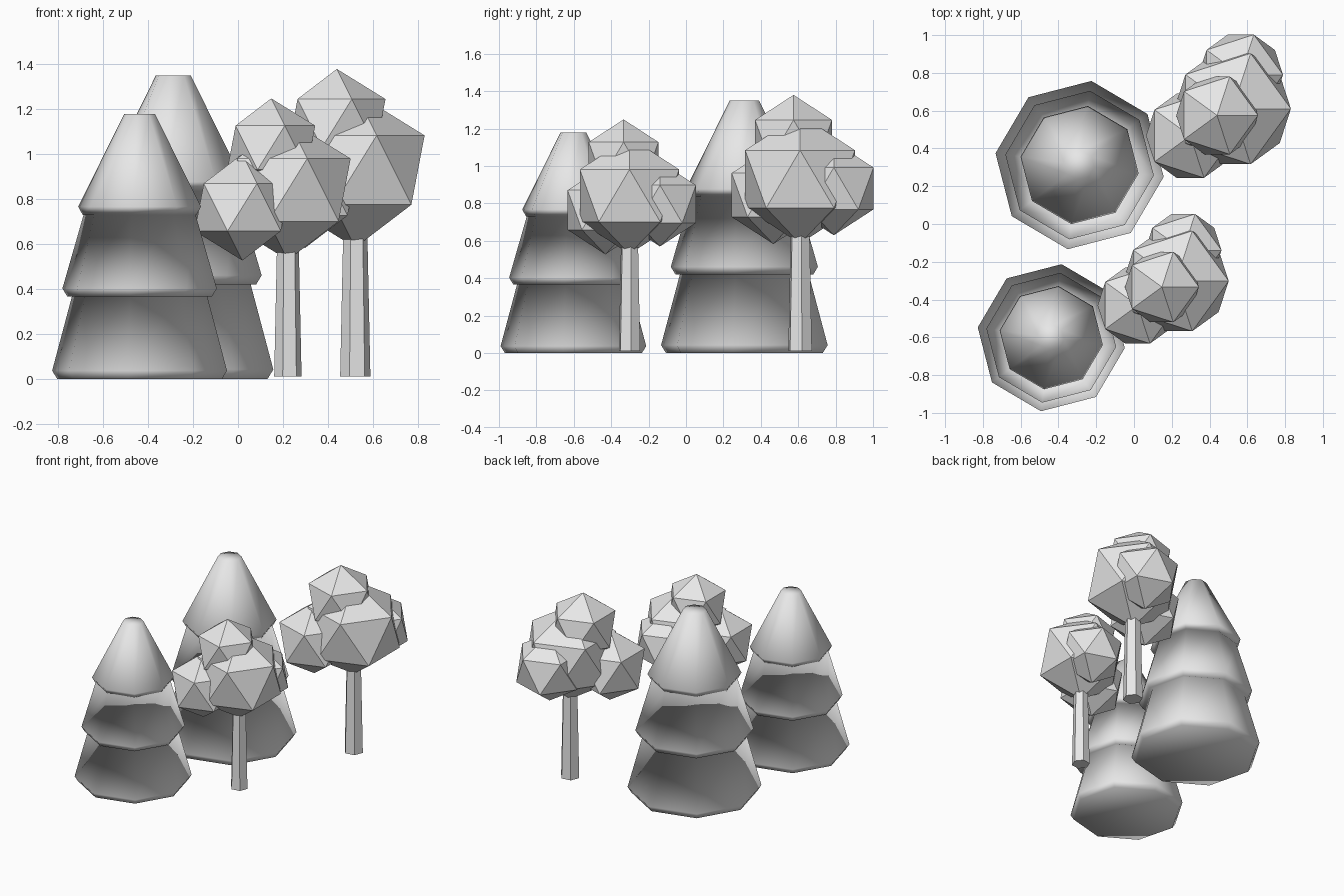
import bpy, bmesh, math
from mathutils import Matrix

if "Cube" in bpy.data.objects:
    bpy.data.objects.remove(bpy.data.objects["Cube"])

grey = bpy.data.materials.new("plain grey")
grey.diffuse_color = (0.8, 0.8, 0.8, 1)
grey.use_nodes = True
grey.node_tree.nodes["Principled BSDF"].inputs["Base Color"].default_value = grey.diffuse_color


def finish(bm, name, loc, smooth=False):
    bmesh.ops.recalc_face_normals(bm, faces=bm.faces)
    me = bpy.data.meshes.new(name)
    bm.to_mesh(me)
    bm.free()
    me.materials.append(grey)
    for p in me.polygons:
        p.use_smooth = smooth
    ob = bpy.data.objects.new(name, me)
    ob.location = loc
    bpy.context.collection.objects.link(ob)
    return ob


def lathe(name, profile, sides, turn, loc, smooth=False):
    """Closed low-sided turning of (radius, height) points with flat caps."""
    bm = bmesh.new()
    rings = []
    for r, z in profile:
        rings.append([bm.verts.new((r * math.cos(turn + math.tau * k / sides),
                                    r * math.sin(turn + math.tau * k / sides), z))
                      for k in range(sides)])
    for a, b in zip(rings, rings[1:]):
        for k in range(sides):
            j = (k + 1) % sides
            bm.faces.new((a[k], a[j], b[j], b[k]))
    bm.faces.new(rings[0][::-1])
    bm.faces.new(rings[-1])
    return finish(bm, name, loc, smooth)


# three-tier conifer outline, for the smaller tree
CONIFER = [(0.370, 0.0), (0.393, 0.037), (0.303, 0.372),
           (0.325, 0.367), (0.347, 0.403), (0.250, 0.737),
           (0.256, 0.731), (0.276, 0.767), (0.069, 1.18)]


def conifer(name, x, y, s):
    lathe(name, [(r * s, z * s) for r, z in CONIFER], 8,
          math.radians(-8), (x, y, 0), smooth=True)


# leaf clumps: offset from trunk, height, radius
CLUMPS = {"main": (0, 0, 0.93, 0.345), "top": (-0.082, -0.035, 1.138, 0.242),
          "back": (0.043, 0.18, 0.88, 0.25), "side": (-0.224, -0.143, 0.845, 0.262)}


def leafy_tree(name, x, y, s):
    # tapered six-sided trunk
    lathe(name + "_trunk", [(0.068 * s, 0.012), (0.05 * s, 0.85 * s)], 6,
          math.radians(8), (x, y, 0))
    # faceted leaf clumps
    for part, (dx, dy, z, r) in CLUMPS.items():
        bm = bmesh.new()
        bmesh.ops.create_icosphere(bm, subdivisions=1, radius=r * s)
        finish(bm, f"{name}_{part}_leaves", (x + dx * s, y + dy * s, z * s))


conifer("small_conifer", -0.438, -0.602, 1.0)
conifer("large_conifer", -0.288, 0.312, 1.144)
leafy_tree("small_leafy_tree", 0.222, -0.302, 0.905)
leafy_tree("large_leafy_tree", 0.522, 0.61, 1.0)
